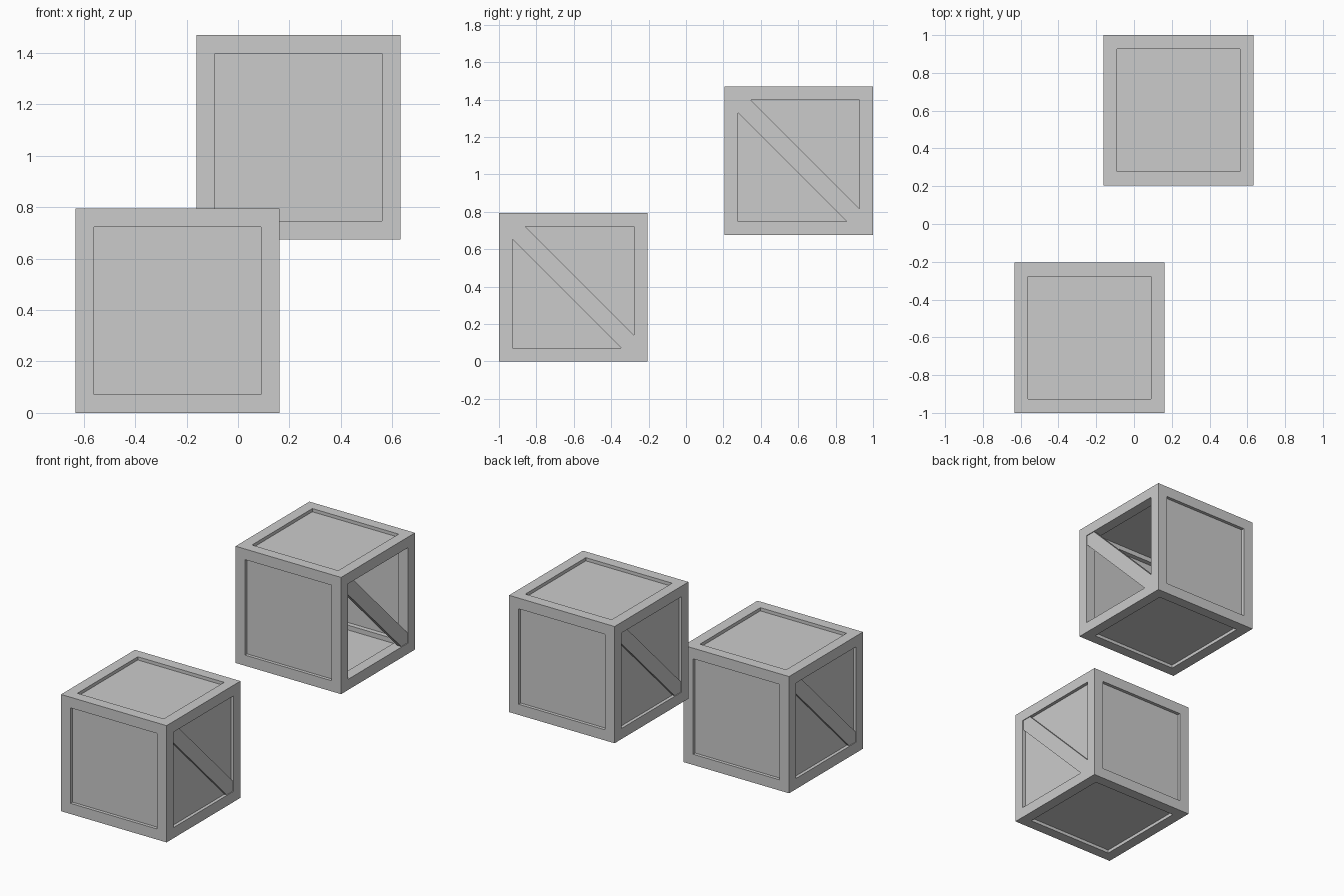
import bpy, bmesh
from itertools import product
from mathutils import Matrix, Vector
from math import pi

if "Cube" in bpy.data.objects:
    bpy.data.objects.remove(bpy.data.objects["Cube"])

H = 0.3975          # half size of a crate
W = 0.0725          # beam width
IN = H - W          # half size of the opening
RECESS = 0.022      # panel depth behind the frame face
THICK = 0.018       # panel thickness
BAND = 0.068        # brace half width measured along an opening edge


def finish(bm, name, matrix):
    bmesh.ops.recalc_face_normals(bm, faces=bm.faces)
    mesh = bpy.data.meshes.new(name)
    bm.to_mesh(mesh)
    bm.free()
    obj = bpy.data.objects.new(name, mesh)
    bpy.context.collection.objects.link(obj)
    obj.matrix_world = matrix
    return obj


def frame(name, centre):
    # welded cage of twelve square beams: corner and edge cells of a 3x3x3 lattice
    c = (-H, -IN, IN, H)
    solid = {k for k in product(range(3), repeat=3) if k.count(1) < 2}
    bm = bmesh.new()
    verts = {}

    def vert(k):
        if k not in verts:
            verts[k] = bm.verts.new([c[i] for i in k])
        return verts[k]

    for cell in solid:
        for axis, side in product(range(3), (0, 1)):
            near = list(cell)
            near[axis] += 2 * side - 1
            if tuple(near) in solid:
                continue
            ring = []
            for a, b in ((0, 0), (1, 0), (1, 1), (0, 1)):
                k = list(cell)
                k[axis] += side
                k[(axis + 1) % 3] += a
                k[(axis + 2) % 3] += b
                ring.append(vert(tuple(k)))
            loop = ring if side else ring[::-1]
            bm.faces.new(loop)
    return finish(bm, name, Matrix.Translation(centre))


def plate(name, outline, outer, thick, matrix):
    # flat outline in local y/z, extruded inward from x = outer
    bm = bmesh.new()
    face = bm.faces.new([bm.verts.new((outer, y, z)) for y, z in outline])
    ext = bmesh.ops.extrude_face_region(bm, geom=[face])
    moved = [v for v in ext["geom"] if isinstance(v, bmesh.types.BMVert)]
    bmesh.ops.translate(bm, verts=moved, vec=(-thick, 0, 0))
    if not face.is_valid or len(bm.faces) == len(outline) + 1:
        bm.faces.new([v for v in bm.verts if v not in moved])
    return finish(bm, name, matrix)


SQUARE = [(-IN, -IN), (IN, -IN), (IN, IN), (-IN, IN)]
DIAGONAL = [(-IN, IN), (-IN, IN - BAND), (IN - BAND, -IN),
            (IN, -IN), (IN, -IN + BAND), (-IN + BAND, IN)]

# rotations carrying the +x side onto every side
SIDES = {
    "right": Matrix.Identity(4),
    "back": Matrix.Rotation(pi / 2, 4, 'Z'),
    "left": Matrix.Rotation(pi, 4, 'Z'),
    "front": Matrix.Rotation(-pi / 2, 4, 'Z'),
    "top": Matrix.Rotation(-pi / 2, 4, 'Y'),
    "bottom": Matrix.Rotation(pi / 2, 4, 'Y'),
}


def crate(prefix, centre, open_sides=()):
    frame(prefix + "_frame", centre)
    for side, rot in SIDES.items():
        place = Matrix.Translation(centre) @ rot
        if side not in open_sides:
            plate(f"{prefix}_{side}_panel", SQUARE, H - RECESS, THICK, place)
        if side in ("left", "right"):
            plate(f"{prefix}_{side}_brace", DIAGONAL, H - 0.005, 0.03, place)


crate("closed_crate", Vector((-0.2355, -0.6025, H)))
crate("open_crate", Vector((0.2355, 0.6025, 1.0725)), open_sides=("right",))
